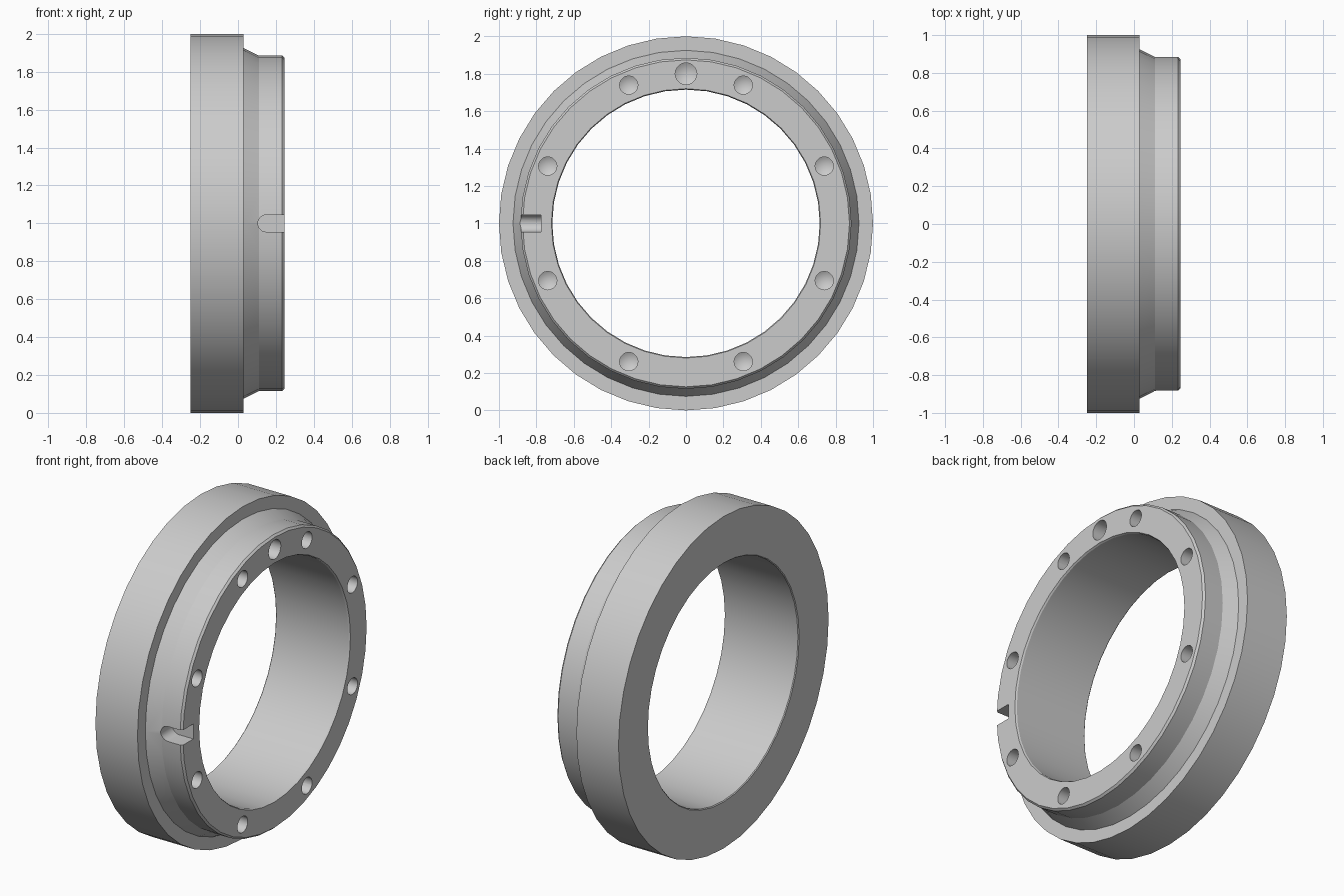
import bpy, bmesh
from math import sin, cos, pi, radians
from mathutils import Vector, Matrix

cube = bpy.data.objects.get("Cube")
if cube:
    bpy.data.objects.remove(cube, do_unlink=True)

CENTRE = Vector((0, 0, 1))
FACE_X = 0.245

steel = bpy.data.materials.new("light grey metal")
steel.use_nodes = True
GREY = (0.6, 0.6, 0.6, 1)
steel.diffuse_color = GREY
steel.node_tree.nodes["Principled BSDF"].inputs["Base Color"].default_value = GREY


def lathe(name, profile, sides, centre, closed):
    """Spin (x, radius) points around an axis along x."""
    bm = bmesh.new()
    rings = []
    for x, r in profile:
        if r == 0:
            rings.append([bm.verts.new(centre + Vector((x, 0, 0)))] * sides)
        else:
            rings.append([bm.verts.new(centre + Vector((x, r * sin(a), r * cos(a))))
                          for a in (2 * pi * i / sides for i in range(sides))])
    pairs = list(zip(rings, rings[1:]))
    if closed:
        pairs.append((rings[-1], rings[0]))
    for a, b in pairs:
        for i in range(sides):
            j = (i + 1) % sides
            bm.faces.new(list(dict.fromkeys((a[i], a[j], b[j], b[i]))))
    return finish(name, bm)


def finish(name, bm):
    bmesh.ops.recalc_face_normals(bm, faces=bm.faces)
    mesh = bpy.data.meshes.new(name)
    bm.to_mesh(mesh)
    bm.free()
    mesh.materials.append(steel)
    obj = bpy.data.objects.new(name, mesh)
    bpy.context.collection.objects.link(obj)
    return obj


def drill(name, angle, radius, depth):
    """Blind hole with a conical bottom; angle is measured from the top."""
    a = radians(angle)
    pos = CENTRE + Vector((FACE_X, 0.8 * sin(a), 0.8 * cos(a)))
    profile = [(0.05, 0), (0.05, radius), (-depth, radius), (-depth - radius * 0.58, 0)]
    return lathe(name, profile, 20, pos, False)


def slot_cutter():
    """Round-ended keyway, extruded along y."""
    r, arc_x = 0.045, 0.15
    outline = [(arc_x - r * sin(pi * i / 12), r * cos(pi * i / 12)) for i in range(13)]
    outline += [(0.3, -r), (0.3, r)]
    bm = bmesh.new()
    face = bm.faces.new([bm.verts.new((x, -1.0, 1 + z)) for x, z in outline])
    out = bmesh.ops.extrude_face_region(bm, geom=[face])
    moved = [v for v in out["geom"] if isinstance(v, bmesh.types.BMVert)]
    bmesh.ops.translate(bm, verts=moved, vec=(0, 0.225, 0))
    return finish("keyway_cutter", bm)


# Flanged ring with tapered neck and chamfered front rim
ring = lathe("flanged_ring", [
    (-0.25, 0.72), (-0.25, 1.0), (0.03, 1.0), (0.03, 0.925), (0.11, 0.885),
    (0.233, 0.885), (FACE_X, 0.874), (FACE_X, 0.72), (0.235, 0.715), (-0.245, 0.715),
], 40, CENTRE, True)

# Eight bolt holes, one larger hole at the top, and the keyway
cutters = [drill(f"bolt_hole_cutter_{i}", 22.5 + 45 * i, 0.049, 0.13) for i in range(8)]
cutters += [drill("large_hole_cutter", 0, 0.058, 0.13), slot_cutter()]

bpy.context.view_layer.objects.active = ring
for cutter in cutters:
    cutter.hide_render = True
    mod = ring.modifiers.new(cutter.name, 'BOOLEAN')
    mod.operation = 'DIFFERENCE'
    mod.solver = 'EXACT'
    mod.object = cutter
    bpy.ops.object.modifier_apply(modifier=mod.name)
for cutter in cutters:
    bpy.data.objects.remove(cutter, do_unlink=True)

bpy.ops.object.select_all(action='DESELECT')
ring.select_set(True)
bpy.ops.object.shade_smooth_by_angle(angle=radians(25))
